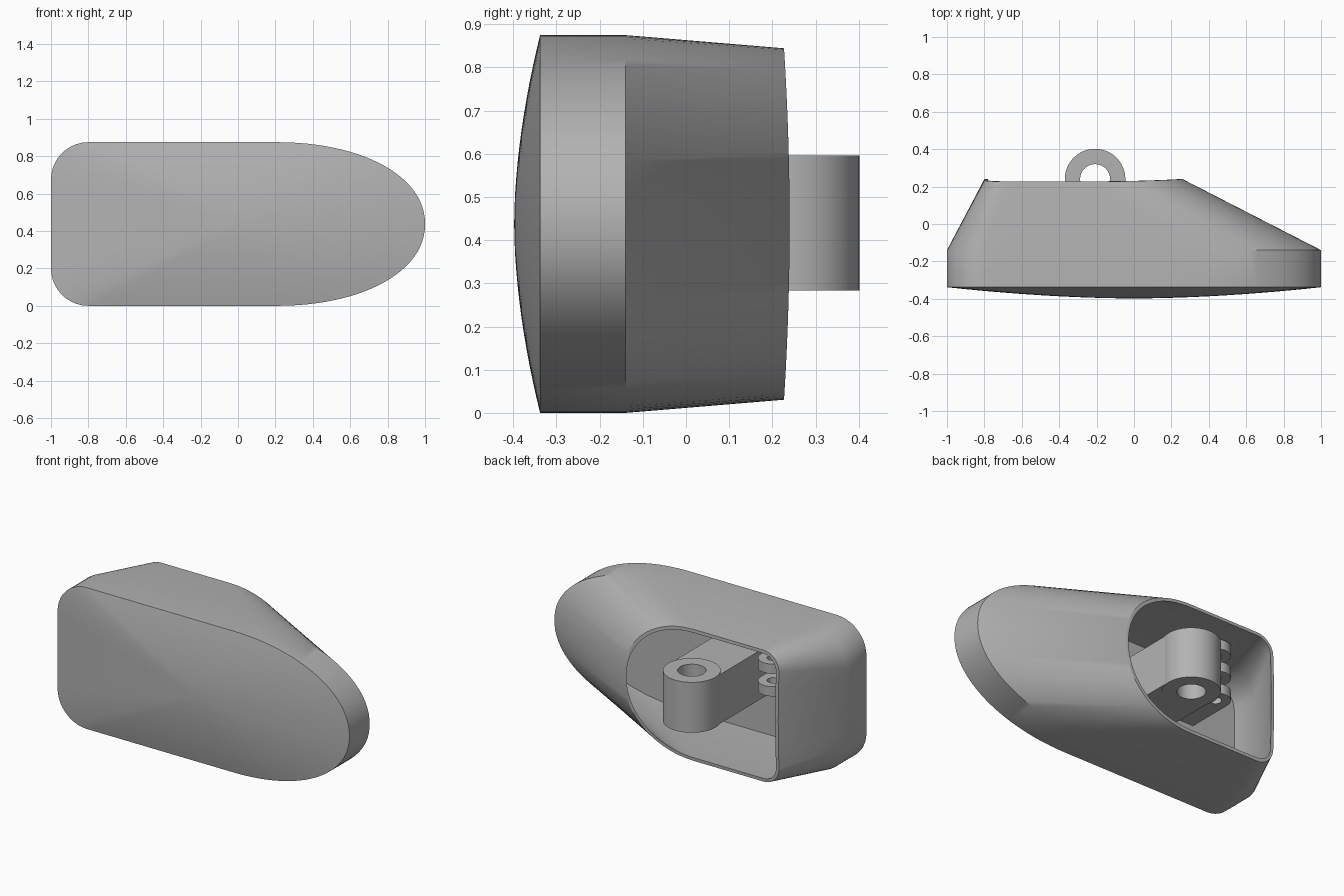
import bpy, bmesh
from math import sin, cos, pi

cube = bpy.data.objects.get("Cube")
if cube:
    bpy.data.objects.remove(cube)

ZC = 0.4375

grey = bpy.data.materials.new("plain grey")
grey.use_nodes = True
grey.diffuse_color = (0.45, 0.45, 0.45, 1)
grey.node_tree.nodes["Principled BSDF"].inputs["Base Color"].default_value = (0.45, 0.45, 0.45, 1)


def finish(ob):
    """Give the part its colour and smooth shading with sharp edges."""
    ob.data.materials.clear()
    ob.data.materials.append(grey)
    bpy.ops.object.select_all(action='DESELECT')
    ob.select_set(True)
    bpy.context.view_layer.objects.active = ob
    bpy.ops.object.shade_smooth_by_angle(angle=pi / 6)


def outline(x0, x1, h, r, a, inset=0):
    """Closed x,z outline: rounded square end at x0, long elliptic end at x1."""
    x0, x1, h = x0 + inset, x1 - inset, h - inset
    r, a = max(r - inset, 0.02), a - inset
    pts = []

    def line(p, q, n):
        for i in range(1, n):
            t = i / n
            pts.append((p[0] + (q[0] - p[0]) * t, p[1] + (q[1] - p[1]) * t))

    def arc(cx, cz, rx, rz, start, end, n, power=1):
        for i in range(n + 1):
            t = start + (end - start) * i / n
            c, s = cos(t), sin(t)
            c = (abs(c) ** power) * (1 if c > 0 else -1)
            s = (abs(s) ** power) * (1 if s > 0 else -1)
            pts.append((cx + rx * c, cz + rz * s))

    arc(x0 + r, r - h, r, r, pi, 1.5 * pi, 10)
    line((x0 + r, -h), (x1 - a, -h), 8)
    arc(x1 - a, 0, a, h, -pi / 2, pi / 2, 48, 0.95)
    line((x1 - a, h), (x0 + r, h), 8)
    arc(x0 + r, h - r, r, r, pi / 2, pi, 10)
    line((x0, h - r), (x0, r - h), 6)
    return pts


def front_outline(inset=0):
    return outline(-1, 1, ZC, 0.2, 0.8, inset)


def rear_outline(inset=0):
    return outline(-0.8, 0.26, 0.407, 0.11, 0.48, inset)


# Hollow housing: domed front, side band, tapered body, rim and inner pocket
bm = bmesh.new()


def ring(pts, y, scale=1.0, bow=0.0):
    return [bm.verts.new((x * scale, y - bow * (z / 0.407) ** 2, ZC + z * scale))
            for x, z in pts]


rings = []
for i in range(1, 13):
    t = i / 12
    rings.append(ring(front_outline(), -0.338 - 0.06 * (1 - t ** 1.8), t))
rings += [ring(front_outline(), -0.14),
          ring(rear_outline(), 0.24, bow=0.013),
          ring(rear_outline(0.02), 0.24, bow=0.013),
          ring(front_outline(0.03), -0.14),
          ring(front_outline(0.03), -0.3)]
for a, b in zip(rings, rings[1:]):
    for i in range(len(a)):
        j = (i + 1) % len(a)
        bm.faces.new((a[i], a[j], b[j], b[i]))
tip = bm.verts.new((0, -0.398, ZC))
first = rings[0]
for i in range(len(first)):
    bm.faces.new((tip, first[(i + 1) % len(first)], first[i]))
bm.faces.new(rings[-1])
bmesh.ops.recalc_face_normals(bm, faces=bm.faces)
mesh = bpy.data.meshes.new("housing")
bm.to_mesh(mesh)
bm.free()
housing = bpy.data.objects.new("housing", mesh)
bpy.context.collection.objects.link(housing)
finish(housing)


def eyelet(name, x, y, r, hole, z0, z1, y_back=None):
    """Plate with a round hole; with y_back it runs straight to that depth."""
    curve = bpy.data.curves.new(name, 'CURVE')
    curve.dimensions = '2D'
    curve.fill_mode = 'BOTH'
    curve.extrude = (z1 - z0) / 2
    n = 48
    circle = [(cos(2 * pi * i / n), sin(2 * pi * i / n)) for i in range(n)]
    outer = [(r * c, r * s) for c, s in circle]
    if y_back is not None:
        outer = outer[:n // 2 + 1] + [(-r, y_back - y), (r, y_back - y)]
    for pts in (outer, [(hole * c, hole * s) for c, s in circle]):
        spline = curve.splines.new('POLY')
        spline.points.add(len(pts) - 1)
        spline.use_cyclic_u = True
        for p, (px, py) in zip(spline.points, pts):
            p.co = (px, py, 0, 1)
    ob = bpy.data.objects.new(name, curve)
    ob.location = (x, y, (z0 + z1) / 2)
    bpy.context.collection.objects.link(ob)
    bpy.ops.object.select_all(action='DESELECT')
    ob.select_set(True)
    bpy.context.view_layer.objects.active = ob
    bpy.ops.object.convert(target='MESH')
    finish(bpy.context.view_layer.objects.active)


# Mounting arm with its pivot boss
eyelet("pivot_boss", -0.208, 0.24, 0.162, 0.08, 0.284, 0.596)
eyelet("mounting_arm", -0.208, 0.24, 0.158, 0.081, 0.288, 0.592, -0.31)

# Stack of small hinge lugs beside the arm
for k in range(3):
    z = 0.48 + 0.14 * k
    eyelet("hinge_lug_%d" % (k + 1), -0.59, -0.01, 0.085, 0.035, z, z + 0.06, -0.31)
